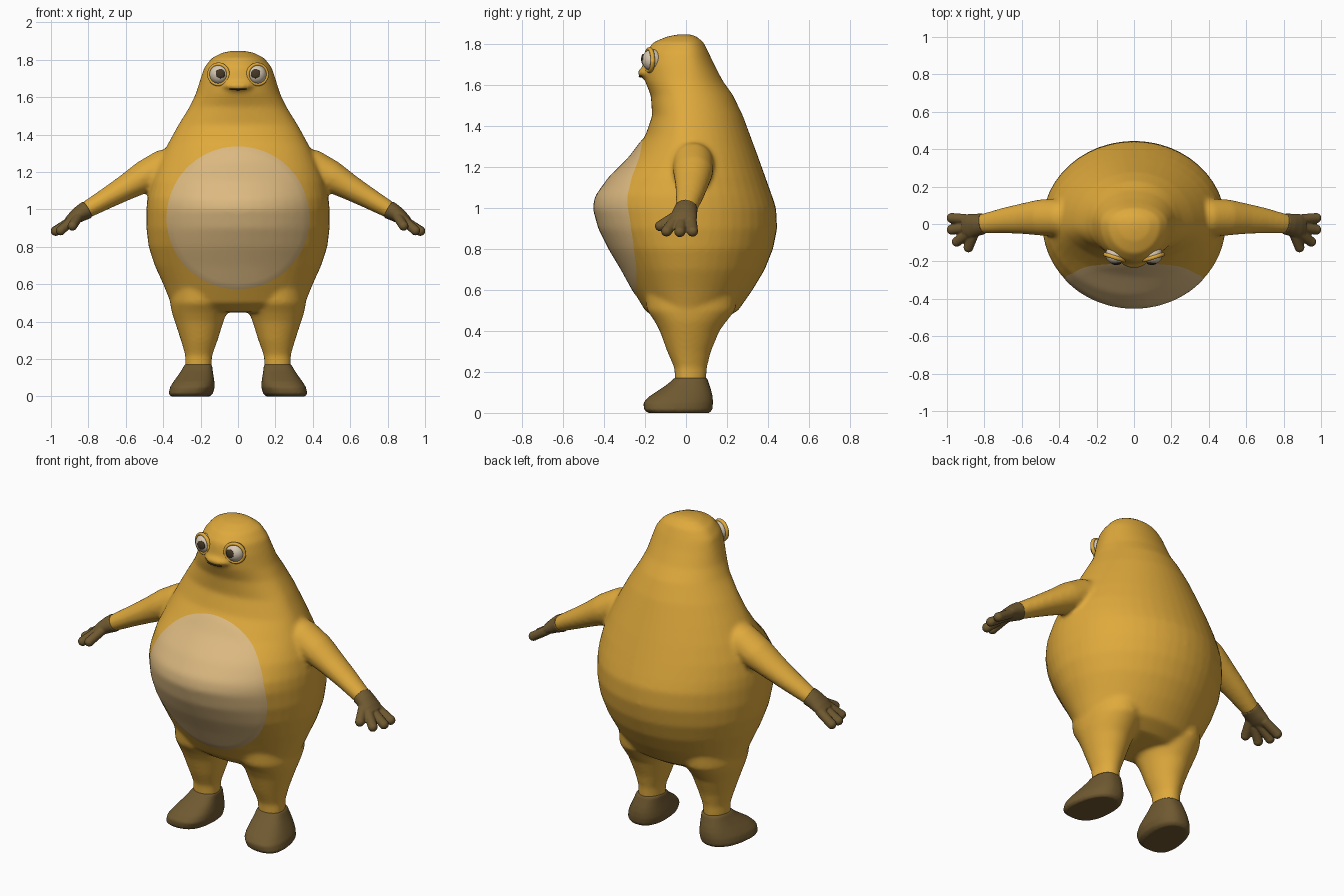
import bpy, bmesh
from math import sin, cos, pi, tau
from mathutils import Vector, Matrix
from mathutils.bvhtree import BVHTree

cube = bpy.data.objects.get("Cube")
if cube:
    bpy.data.objects.remove(cube)


def material(name, rgb):
    m = bpy.data.materials.new(name)
    m.use_nodes = True
    m.diffuse_color = (*rgb, 1)
    m.node_tree.nodes["Principled BSDF"].inputs["Base Color"].default_value = (*rgb, 1)
    return m


FUR = material("golden fur", (0.74, 0.40, 0.045))
BELLY = material("cream belly", (0.72, 0.49, 0.22))
BROWN = material("brown skin", (0.16, 0.10, 0.03))
EYE = material("eye white", (0.68, 0.58, 0.45))
PUPIL = material("dark pupil", (0.06, 0.04, 0.02))


def loft(bm, rings):
    """Skin closed rings of points and cap both ends."""
    loops = [[bm.verts.new(p) for p in ring] for ring in rings]
    for a, b in zip(loops, loops[1:]):
        for i in range(len(a)):
            j = (i + 1) % len(a)
            bm.faces.new((a[i], a[j], b[j], b[i]))
    bm.faces.new(loops[0])
    bm.faces.new(loops[-1])


def level_ring(z, cx, rx, front, back, flare=0, power=1, n=48):
    """Horizontal oval with its own front and back depth; flare widens the front."""
    mid = (back - front) / 2 if front * back > 0 else 0
    pts = []
    for i in range(n):
        c, s = cos(tau * i / n), sin(tau * i / n)
        x = abs(c) ** power * (1 if c > 0 else -1)
        y = abs(s) ** power * (1 if s > 0 else -1)
        pts.append((cx + rx * x * (1 - flare * y), mid + y * (back if s > 0 else -front), z))
    return pts


def limb(bm, side, stations, n=24):
    """Oval tube through (x, y, z, thickness, breadth) stations."""
    pts = [Vector((side * p[0], p[1], p[2])) for p in stations]
    rings = []
    for i, (p, st) in enumerate(zip(pts, stations)):
        d = (pts[min(i + 1, len(pts) - 1)] - pts[max(i - 1, 0)]).normalized()
        up = d.cross(Vector((0, 1, 0))).normalized()
        across = up.cross(d)
        rings.append([p + up * st[3] * cos(tau * k / n) + across * st[4] * sin(tau * k / n)
                      for k in range(n)])
    loft(bm, rings)


def ball(bm, centre, radii, turn=Matrix()):
    m = Matrix.Translation(centre) @ turn @ Matrix.Diagonal((*radii, 1))
    bmesh.ops.create_uvsphere(bm, u_segments=32, v_segments=20, radius=1, matrix=m)


def finish(name, bm, mat, voxel=0, rounds=0):
    """Turn the bmesh into a smooth object, fusing its solids when a voxel size is given."""
    bmesh.ops.recalc_face_normals(bm, faces=bm.faces)
    mesh = bpy.data.meshes.new(name)
    bm.to_mesh(mesh)
    bm.free()
    ob = bpy.data.objects.new(name, mesh)
    bpy.context.collection.objects.link(ob)
    if voxel:
        rm = ob.modifiers.new("Fuse", 'REMESH')
        rm.mode, rm.voxel_size = 'VOXEL', voxel
        sm = ob.modifiers.new("Soften", 'SMOOTH')
        sm.factor, sm.iterations = 0.5, rounds
        fused = bpy.data.meshes.new_from_object(ob.evaluated_get(bpy.context.evaluated_depsgraph_get()))
        ob.modifiers.clear()
        ob.data = fused
    ob.data.materials.clear()
    ob.data.materials.append(mat)
    ob.data.shade_smooth()
    return ob


# Body with head, arms and legs fused into one skin
# profile: height, half width, front, back
TORSO = [
    (0.45, 0.28, -0.13, 0.17), (0.5, 0.36, -0.2, 0.255), (0.6, 0.4, -0.26, 0.325),
    (0.7, 0.445, -0.315, 0.385), (0.8, 0.478, -0.375, 0.425), (0.9, 0.49, -0.425, 0.445),
    (1.0, 0.49, -0.452, 0.44), (1.06, 0.485, -0.44, 0.42), (1.15, 0.465, -0.375, 0.388),
    (1.25, 0.425, -0.275, 0.352), (1.35, 0.375, -0.2, 0.315), (1.45, 0.32, -0.165, 0.278),
    (1.55, 0.258, -0.172, 0.23), (1.62, 0.225, -0.2, 0.18), (1.7, 0.2, -0.212, 0.138),
    (1.76, 0.18, -0.2, 0.11), (1.81, 0.14, -0.158, 0.085), (1.838, 0.085, -0.09, 0.05),
    (1.848, 0.03, -0.035, 0.02)]
LEG = [
    (0.58, 0.2, 0.16, -0.2, 0.25), (0.5, 0.205, 0.158, -0.19, 0.24),
    (0.45, 0.207, 0.147, -0.155, 0.2), (0.4, 0.208, 0.13, -0.128, 0.163),
    (0.3, 0.207, 0.098, -0.092, 0.122), (0.22, 0.21, 0.072, -0.057, 0.102),
    (0.18, 0.212, 0.071, -0.055, 0.1), (0.1, 0.212, 0.066, -0.05, 0.09)]
ARM = [
    (0.3, 0.03, 1.25, 0.09, 0.09), (0.4, 0.035, 1.222, 0.098, 0.1), (0.5, 0.035, 1.175, 0.086, 0.097),
    (0.6, 0.028, 1.117, 0.069, 0.082), (0.7, 0.018, 1.06, 0.057, 0.068),
    (0.8, 0.003, 1.003, 0.047, 0.054), (0.86, -0.005, 0.968, 0.035, 0.045)]
bm = bmesh.new()
loft(bm, [level_ring(z, 0, w, f, b) for z, w, f, b in TORSO])
ball(bm, (0, -0.165, 1.66), (0.09, 0.075, 0.03))
for side in (1, -1):
    loft(bm, [level_ring(z, side * cx, r, f, b) for z, cx, r, f, b in LEG])
    limb(bm, side, ARM)
body = finish("body", bm, FUR, 0.012, 8)
skin = BVHTree.FromPolygons([v.co for v in body.data.vertices],
                            [p.vertices for p in body.data.polygons])


def front_y(x, z):
    return skin.ray_cast(Vector((x, -2, z)), Vector((0, 1, 0)))[0].y


# Round belly patch laid on the skin
bm = bmesh.new()
RINGS, SEGS, RADIUS, MID = 24, 80, 0.382, 0.955
centre = bm.verts.new((0, front_y(0, MID) - 0.004, MID))
previous = None
for r in range(1, RINGS + 1):
    ring = []
    for i in range(SEGS):
        x = RADIUS * r / RINGS * cos(tau * i / SEGS)
        z = MID + RADIUS * r / RINGS * sin(tau * i / SEGS)
        ring.append(bm.verts.new((x, front_y(x, z) - (0.004 if r < RINGS else 0.001), z)))
    for i in range(SEGS):
        j = (i + 1) % SEGS
        if previous:
            bm.faces.new((previous[i], ring[i], ring[j], previous[j]))
        else:
            bm.faces.new((centre, ring[i], ring[j]))
    previous = ring
patch = finish("belly_patch", bm, BELLY)
if patch.data.polygons[0].normal.y > 0:
    patch.data.flip_normals()

# Feet: height, centre, half width, front, back, flare
FOOT = [
    (0.0, 0.248, 0.098, -0.185, 0.115, 0.2), (0.015, 0.25, 0.112, -0.205, 0.128, 0.2),
    (0.05, 0.249, 0.114, -0.208, 0.132, 0.2), (0.08, 0.243, 0.105, -0.18, 0.13, 0.18),
    (0.11, 0.234, 0.094, -0.135, 0.123, 0.13), (0.14, 0.224, 0.083, -0.09, 0.113, 0.06),
    (0.165, 0.214, 0.075, -0.062, 0.105, 0), (0.172, 0.213, 0.071, -0.056, 0.1, 0)]
# Fingers: root and tip, thumb first
FINGERS = [
    ((0.85, -0.04, 0.965), (0.885, -0.125, 0.912)), ((0.89, -0.055, 0.94), (0.948, -0.095, 0.887)),
    ((0.89, -0.02, 0.94), (0.975, -0.03, 0.884)), ((0.89, 0.025, 0.94), (0.975, 0.032, 0.886))]
PALM = [
    (0.806, 0.002, 0.999, 0.05, 0.056), (0.84, -0.005, 0.98, 0.045, 0.06),
    (0.88, -0.012, 0.953, 0.036, 0.066), (0.91, -0.015, 0.933, 0.025, 0.06)]
for side, label in ((1, "left"), (-1, "right")):
    bm = bmesh.new()
    loft(bm, [level_ring(z, 0, w, f, b, flare, 0.8) for z, cx, w, f, b, flare in FOOT])
    # lean the flared toe outward so the inner edge stays straight
    for v in bm.verts:
        t = min(v.co.z / 0.17, 1)
        v.co.x = side * (v.co.x + 0.25 - 0.038 * t - 0.11 * v.co.y * (1 - t))
    finish(label + "_foot", bm, BROWN, 0.008, 4)

    bm = bmesh.new()
    limb(bm, side, PALM)
    for root, tip in FINGERS:
        limb(bm, side, [(*root, 0.026, 0.027), (*tip, 0.025, 0.027)])
        ball(bm, (side * tip[0], tip[1], tip[2]), (0.026, 0.027, 0.026))
    finish(label + "_hand", bm, BROWN, 0.005, 3)

    # Eye with pupil and a rolled lid, turned slightly outward
    turn = Matrix.Rotation(side * 0.3, 4, 'Z')
    spot = Vector((side * 0.1, -0.165, 1.722))
    ahead = turn @ Vector((0, -1, 0))
    bm = bmesh.new()
    ball(bm, spot, (0.053, 0.05, 0.053), turn)
    finish(label + "_eye", bm, EYE)
    bm = bmesh.new()
    ball(bm, spot + Vector((side * -0.006, -0.045, 0.004)), (0.025, 0.009, 0.025))
    finish(label + "_pupil", bm, PUPIL)
    bm = bmesh.new()
    rim = [[spot + ahead * (0.014 + 0.011 * sin(b)) + turn @ Vector((cos(a), 0, sin(a))) * (0.054 + 0.009 * cos(b))
            for b in (tau * k / 10 for k in range(10))] for a in (tau * k / 40 for k in range(41))]
    loft(bm, rim)
    bmesh.ops.remove_doubles(bm, verts=bm.verts, dist=0.0005)
    finish(label + "_eyelid", bm, FUR)

# Mouth line
bm = bmesh.new()
ball(bm, (0, front_y(0, 1.643) + 0.005, 1.643), (0.048, 0.012, 0.006))
finish("mouth", bm, PUPIL)
